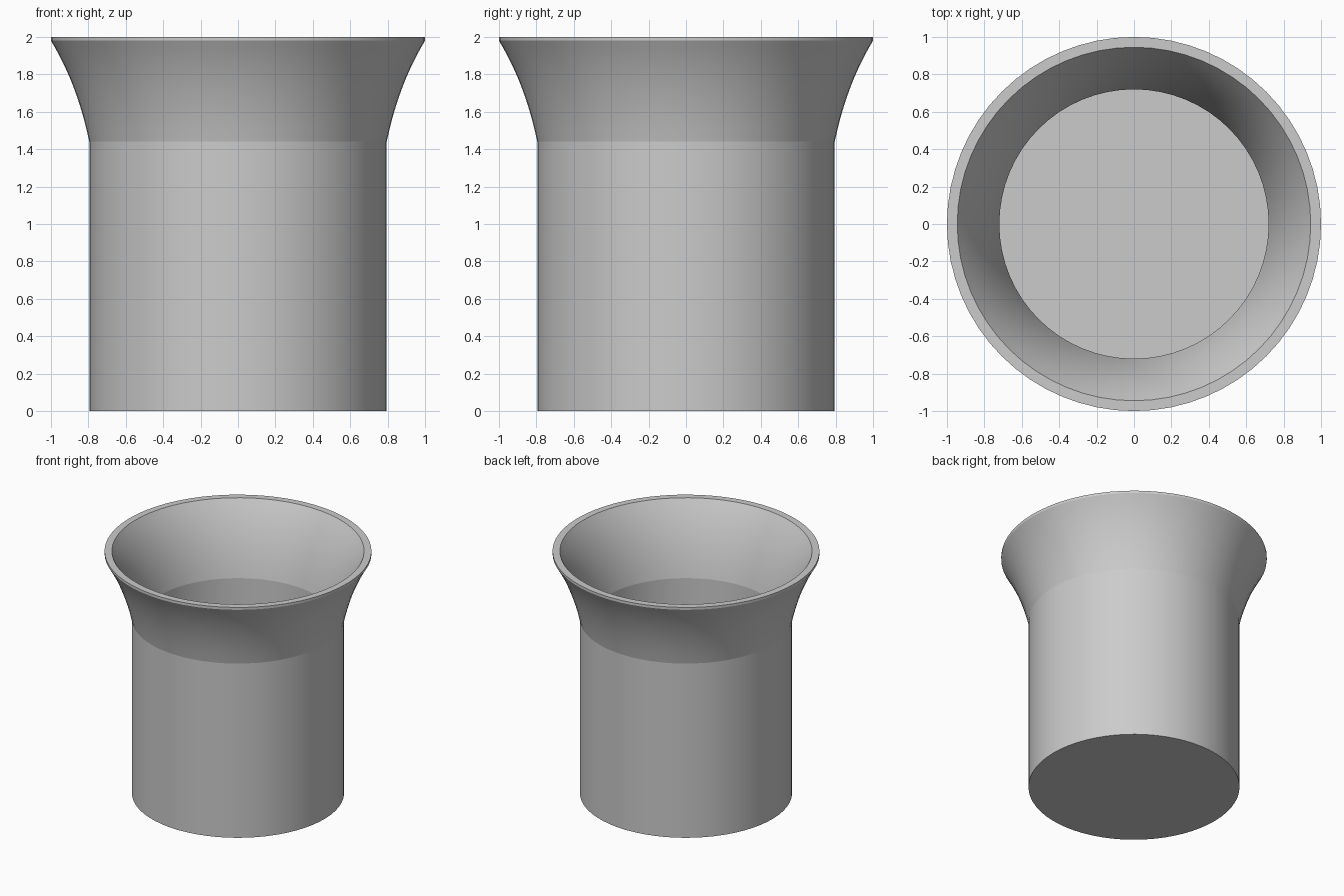
import bpy, bmesh, math
from mathutils import Matrix, Vector

if "Cube" in bpy.data.objects:
    bpy.data.objects.remove(bpy.data.objects["Cube"])

SEGMENTS = 64
WALL = 0.075
SEAM = 1.44

grey = bpy.data.materials.new("plain grey")
grey.use_nodes = True
colour = (0.6, 0.6, 0.6, 1)
grey.diffuse_color = colour
grey.node_tree.nodes["Principled BSDF"].inputs["Base Color"].default_value = colour


def lathe(name, profile):
    """Spin an (r, z) profile, running up the outside and down the inside."""
    bm = bmesh.new()
    verts = [bm.verts.new((r, 0, z)) for r, z in profile]
    edges = [bm.edges.new(pair) for pair in zip(verts, verts[1:])]
    bmesh.ops.spin(bm, geom=verts + edges, cent=(0, 0, 0), axis=(0, 0, 1),
                   angle=math.tau, steps=SEGMENTS, use_duplicate=False)
    bmesh.ops.remove_doubles(bm, verts=bm.verts[:], dist=0.0005)
    bmesh.ops.recalc_face_normals(bm, faces=bm.faces[:])
    # An open ring has no enclosed volume, so check its outermost face
    outer = max(bm.faces, key=lambda f: f.calc_center_median().xy.length)
    if outer.normal.xy.dot(outer.calc_center_median().xy) < 0:
        bmesh.ops.reverse_faces(bm, faces=bm.faces[:])
    mesh = bpy.data.meshes.new(name)
    bm.to_mesh(mesh)
    bm.free()
    mesh.materials.append(grey)
    mesh.shade_smooth()
    mesh.set_sharp_from_angle(angle=math.radians(30))
    obj = bpy.data.objects.new(name, mesh)
    bpy.context.collection.objects.link(obj)
    return obj


def curve(start, control, end, steps=10):
    """Points along a quadratic curve."""
    a, b, c = Vector(start), Vector(control), Vector(end)
    ts = [i / steps for i in range(steps + 1)]
    return [tuple(a * (1 - t) ** 2 + b * 2 * t * (1 - t) + c * t * t) for t in ts]


# Straight cup body with a closed floor
outer_r = 0.795
inner_r = outer_r - WALL
lathe("cup_body", [(0, 0), (outer_r, 0), (outer_r, SEAM),
                   (inner_r, SEAM), (inner_r, WALL), (0, WALL)])

# Flared mouth with a thin upright lip and a flat rim
outside = curve((outer_r, SEAM), (0.86, 1.75), (1, 1.98))
inside = curve((inner_r, SEAM), (0.79, 1.77), (0.945, 2))
lathe("flared_mouth", outside + [(1, 2)] + inside[::-1])
